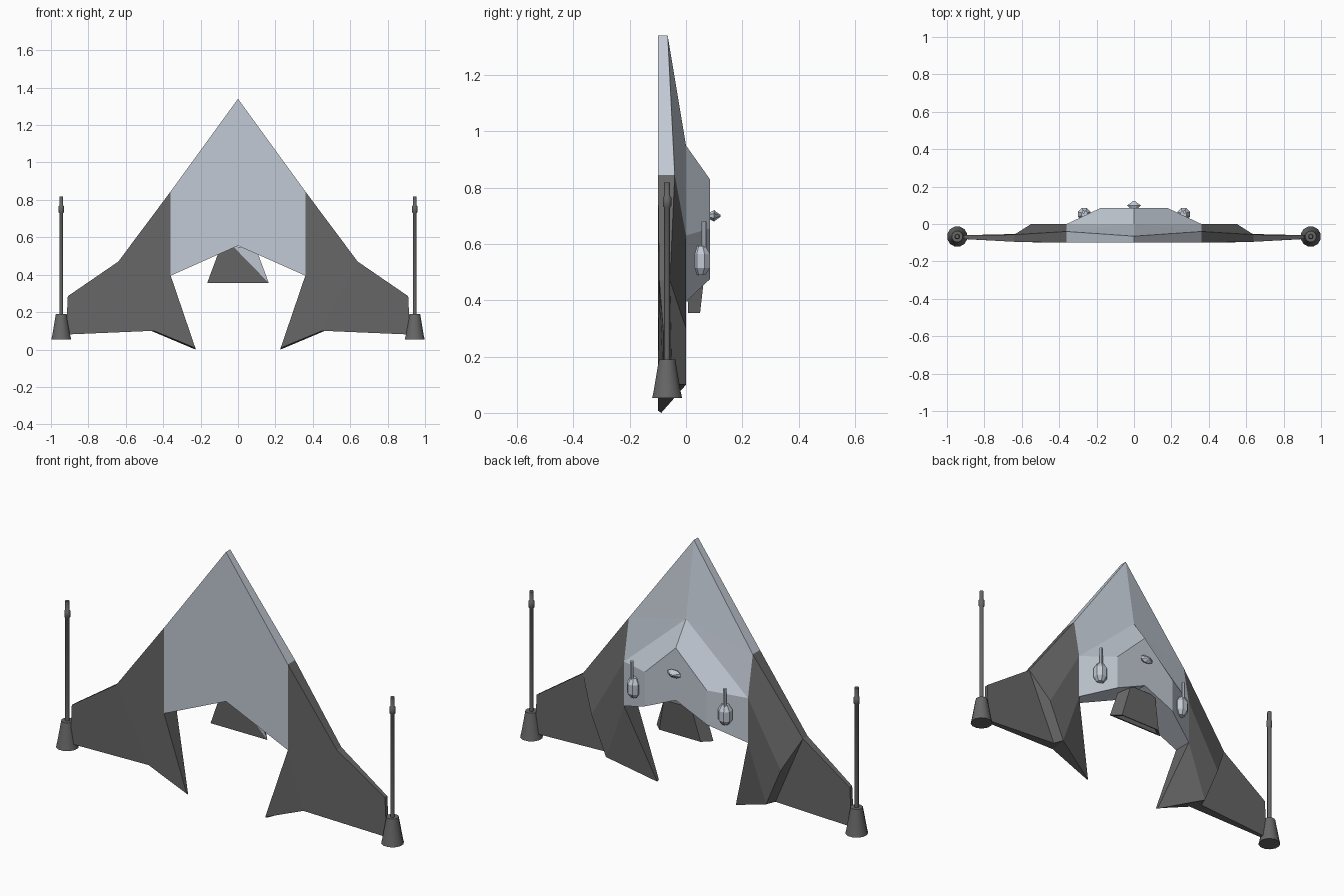
import bpy, bmesh, math

if "Cube" in bpy.data.objects:
    bpy.data.objects.remove(bpy.data.objects["Cube"])


def material(name, color):
    m = bpy.data.materials.new(name)
    m.diffuse_color = (*color, 1)
    m.use_nodes = True
    m.node_tree.nodes["Principled BSDF"].inputs["Base Color"].default_value = m.diffuse_color
    return m


PALE = material("pale_hull_grey", (0.54, 0.59, 0.66))
DARK = material("dark_wing_grey", (0.135, 0.135, 0.135))


def build(name, points, faces, mats, mirror=False):
    """Flat-faced shell from named points; optional mirrored half."""
    keys = list(points)
    me = bpy.data.meshes.new(name)
    me.from_pydata([points[k] for k in keys], [],
                   [[keys.index(k) for k in f.split()] for f in faces])
    bm = bmesh.new()
    bm.from_mesh(me)
    if mirror:
        geom = bmesh.ops.duplicate(bm, geom=bm.verts[:] + bm.edges[:] + bm.faces[:])["geom"]
        for v in geom:
            if isinstance(v, bmesh.types.BMVert):
                v.co.x *= -1
        bmesh.ops.remove_doubles(bm, verts=bm.verts, dist=0.0005)
    bmesh.ops.recalc_face_normals(bm, faces=bm.faces)
    bm.to_mesh(me)
    bm.free()
    for m in mats:
        me.materials.append(m)
    ob = bpy.data.objects.new(name, me)
    bpy.context.collection.objects.link(ob)
    return ob


def lathe(name, loc, profile, sides, mat, axis="Z", smooth=False):
    """Revolve (radius, height) pairs around z, or around y for axis Y."""
    bm = bmesh.new()
    rings = []
    for r, h in profile:
        ring = []
        for i in range(sides):
            a = 2 * math.pi * (i + 0.5) / sides
            x, y = r * math.cos(a), r * math.sin(a)
            ring.append(bm.verts.new((x, y, h) if axis == "Z" else (x, h, y * 0.55)))
        rings.append(ring)
    for lo, hi in zip(rings, rings[1:]):
        for i in range(sides):
            j = (i + 1) % sides
            bm.faces.new((lo[i], lo[j], hi[j], hi[i]))
    bm.faces.new(rings[0][::-1])
    bm.faces.new(rings[-1])
    bmesh.ops.recalc_face_normals(bm, faces=bm.faces)
    me = bpy.data.meshes.new(name)
    bm.to_mesh(me)
    bm.free()
    me.materials.append(mat)
    ob = bpy.data.objects.new(name, me)
    ob.location = loc
    bpy.context.collection.objects.link(ob)
    if smooth:
        bpy.context.view_layer.objects.active = ob
        ob.select_set(True)
        bpy.ops.object.shade_smooth_by_angle(angle=math.radians(40))
        ob.select_set(False)
    return ob


# Central hull: flat underside, ridged nose and raised chevron deck
hull = {
    "nose_f": (0, -.1, 1.34), "side_f": (.36, -.1, .845), "tail_f": (.36, -.1, .395), "notch_f": (0, -.1, .555),
    "nose_b": (0, -.065, 1.34), "side_b": (.36, -.04, .845), "ridge": (0, 0, .95), "root": (.36, 0, .63),
    "deck_top": (0, .085, .83), "deck_side": (.18, .085, .655), "deck_low": (.18, .085, .475),
    "deck_notch": (0, .085, .555), "tail_b": (.36, 0, .395),
}
build("hull", hull, [
    "nose_f side_f tail_f notch_f",
    "nose_f nose_b side_b side_f",
    "nose_b ridge side_b", "ridge root side_b",
    "ridge deck_top deck_side root",
    "deck_top deck_notch deck_low deck_side",
    "root deck_side deck_low tail_b",
    "notch_f tail_f tail_b deck_low deck_notch",
    "side_f side_b root tail_b tail_f",
], [PALE], mirror=True)

# Wings: thick inner panel, stepped thin outer panel, and rear spike
wing = {
    "root_f": (.36, -.1, .845), "kink_f": (.64, -.095, .47), "tip_f": (.91, -.08, .285),
    "end_f": (.92, -.08, .08), "rear_f": (.45, -.1, .10), "spike_f": (.228, -.1, .008), "tail_f": (.36, -.1, .395),
    "root_b": (.36, -.04, .845), "kink_b": (.64, -.057, .47), "tip_b": (.91, -.06, .285),
    "end_b": (.92, -.06, .08), "spike_b": (.228, -.088, .0), "crease": (.485, -.05, .10),
    "top": (.36, 0, .63), "tail_b": (.36, 0, .395), "shoulder": (.55, 0, .30), "heel": (.465, 0, .10),
}
build("wings", wing, [
    "root_f kink_f rear_f tail_f", "tail_f rear_f spike_f",
    "kink_f tip_f end_f rear_f",
    "root_f root_b kink_b kink_f", "kink_f kink_b tip_b tip_f", "tip_f tip_b end_b end_f",
    "root_b top shoulder kink_b", "top tail_b heel shoulder",
    "kink_b shoulder heel crease", "kink_b crease end_b tip_b",
    "end_f end_b crease rear_f", "rear_f crease heel", "tail_b spike_b heel",
    "heel spike_b spike_f rear_f", "tail_f spike_f spike_b tail_b",
    "root_f tail_f tail_b top root_b",
], [DARK], mirror=True)

# Exhaust nozzle: flared, recessed below, with one pale front panel
nozzle = {
    "fl": (-.165, .008, .355), "fr": (.165, .008, .355), "br": (.12, .05, .355), "bl": (-.12, .05, .355),
    "tfl": (-.10, 0, .53), "tfm": (-.03, 0, .555), "tfr": (.10, 0, .53), "tbr": (.08, .07, .53), "tbl": (-.08, .07, .53),
    "ifl": (-.14, .014, .356), "ifr": (.14, .014, .356), "ibr": (.11, .044, .356), "ibl": (-.11, .044, .356),
    "dfl": (-.11, .016, .40), "dfr": (.11, .016, .40), "dbr": (.09, .042, .40), "dbl": (-.09, .042, .40),
}
ob = build("exhaust_nozzle", nozzle, [
    "fl fr tfm tfl", "fr tfr tfm", "fr br tbr tfr", "br bl tbl tbr", "bl fl tfl tbl",
    "tfl tfm tfr tbr tbl",
    "fl ifl ifr fr", "fr ifr ibr br", "br ibr ibl bl", "bl ibl ifl fl",
    "ifl dfl dfr ifr", "ifr dfr dbr ibr", "ibr dbr dbl ibl", "ibl dbl dfl ifl",
    "dfl dbl dbr dfr",
], [DARK, PALE])
ob.data.polygons[1].material_index = 1

# Wing-tip cannons and deck turrets, one of each per side
for side, s in (("left", -1), ("right", 1)):
    lathe(side + "_cannon_base", (s * .945, -.067, 0),
          [(.055, .053), (.05, .075), (.03, .19)], 12, DARK, smooth=True)
    lathe(side + "_cannon_barrel", (s * .945, -.067, 0),
          [(.011, .18), (.011, .73), (.015, .735), (.015, .765), (.011, .77), (.011, .818)], 10, DARK, smooth=True)
    lathe(side + "_turret", (s * .265, .052, 0),
          [(.018, .49), (.036, .515), (.036, .565), (.018, .593)], 8, PALE)
    lathe(side + "_turret_barrel", (s * .27, .064, 0),
          [(.009, .58), (.009, .68)], 8, PALE)

# Flattened sensor on the middle of the deck
lathe("deck_sensor", (0, 0, .70),
      [(.02, .08), (.03, .09), (.04, .10), (.02, .112), (.008, .122)], 8, PALE, axis="Y")
